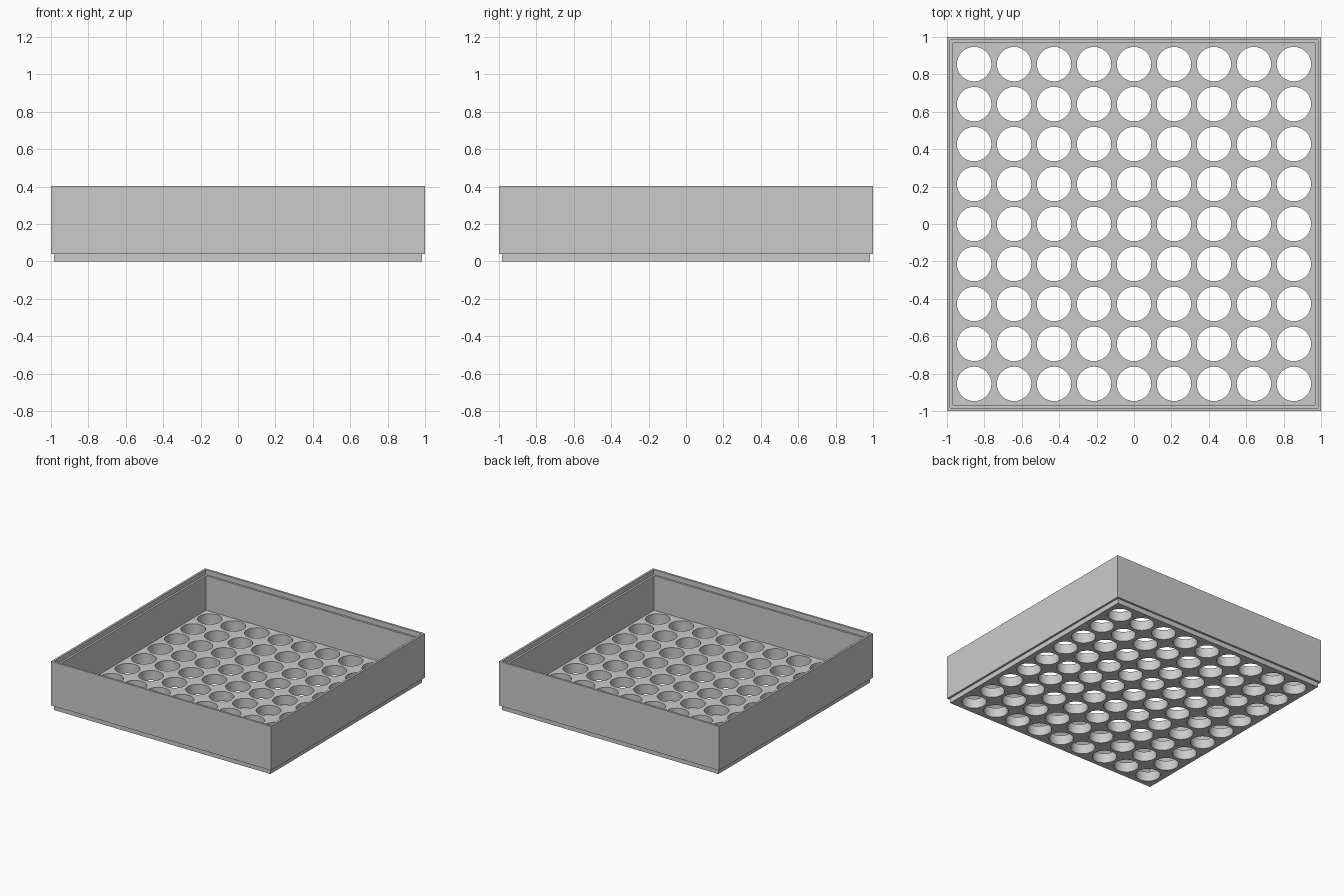
import bpy, bmesh, math
from mathutils import Matrix

cube = bpy.data.objects.get("Cube")
if cube:
    bpy.data.objects.remove(cube, do_unlink=True)

GREY = (0.6, 0.6, 0.6, 1)
grey = bpy.data.materials.new("light_grey")
grey.use_nodes = True
grey.diffuse_color = GREY
grey.node_tree.nodes["Principled BSDF"].inputs["Base Color"].default_value = GREY


def add_object(name, bm):
    bmesh.ops.recalc_face_normals(bm, faces=bm.faces)
    mesh = bpy.data.meshes.new(name)
    bm.to_mesh(mesh)
    bm.free()
    mesh.materials.append(grey)
    obj = bpy.data.objects.new(name, mesh)
    bpy.context.collection.objects.link(obj)
    return obj


# Tray body: square rings (half width, height) from the stacking foot,
# up the outer wall, over the stepped rim and down to the floor
PROFILE = [(0.983, 0), (0.983, 0.04), (1, 0.04), (1, 0.403),
           (0.983, 0.403), (0.983, 0.363), (0.967, 0.363), (0.967, 0.08)]
bm = bmesh.new()
rings = [[bm.verts.new((sx * r, sy * r, z))
          for sx, sy in ((-1, -1), (1, -1), (1, 1), (-1, 1))]
         for r, z in PROFILE]
for low, high in zip(rings, rings[1:]):
    for i in range(4):
        j = (i + 1) % 4
        bm.faces.new((low[i], low[j], high[j], high[i]))
bm.faces.new(rings[0])
bm.faces.new(rings[-1])
tray = add_object("perforated_tray", bm)

# Grid of round floor holes
COUNT, PITCH, RADIUS = 9, 0.2137, 0.092
bm = bmesh.new()
for i in range(COUNT):
    for j in range(COUNT):
        x, y = ((k - (COUNT - 1) / 2) * PITCH for k in (i, j))
        bmesh.ops.create_cone(bm, cap_ends=True, segments=48, radius1=RADIUS,
                              radius2=RADIUS, depth=0.3,
                              matrix=Matrix.Translation((x, y, 0.04)))
cutter = add_object("hole_cutter", bm)
cutter.hide_render = True

cut = tray.modifiers.new("holes", 'BOOLEAN')
cut.operation = 'DIFFERENCE'
cut.solver = 'EXACT'
cut.object = cutter

bpy.ops.object.select_all(action='DESELECT')
tray.select_set(True)
bpy.context.view_layer.objects.active = tray
bpy.ops.object.modifier_apply(modifier=cut.name)
bpy.data.objects.remove(cutter, do_unlink=True)
bpy.ops.object.shade_smooth_by_angle(angle=math.radians(30))
